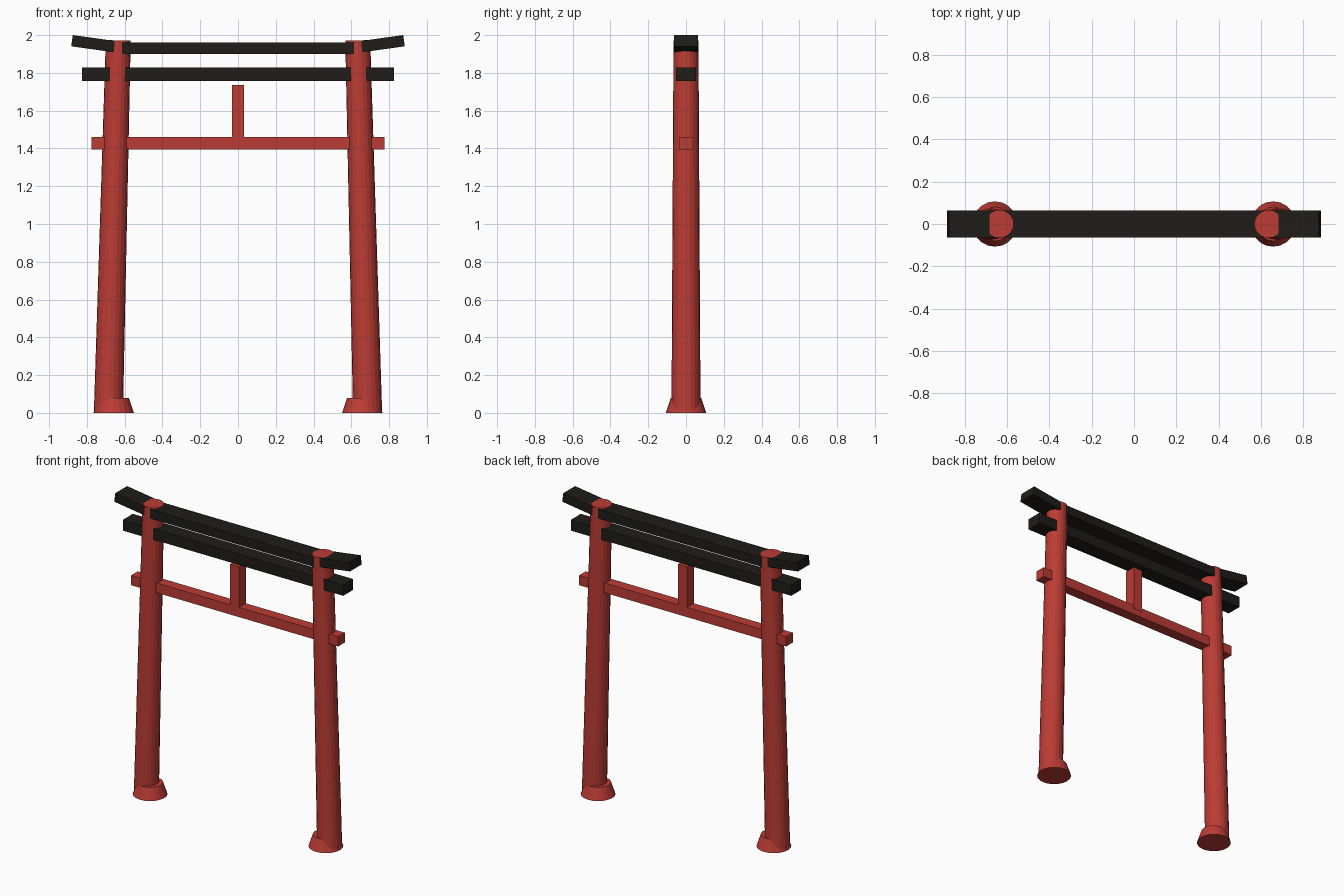
import bpy, math
from mathutils import Vector

if "Cube" in bpy.data.objects:
    bpy.data.objects.remove(bpy.data.objects["Cube"])


def material(name, color):
    m = bpy.data.materials.new(name)
    m.diffuse_color = color
    m.use_nodes = True
    m.node_tree.nodes["Principled BSDF"].inputs["Base Color"].default_value = m.diffuse_color
    return m


RED = material("red_paint", (0.50, 0.045, 0.035, 1))
BLACK = material("black_paint", (0.014, 0.012, 0.010, 1))


def finish(name, mat):
    ob = bpy.context.object
    ob.name = name
    ob.data.materials.append(mat)
    return ob


def box(name, center, size, mat, tilt=0.0):
    bpy.ops.mesh.primitive_cube_add(size=1, location=center)
    ob = finish(name, mat)
    for v in ob.data.vertices:
        v.co = Vector(a * b for a, b in zip(v.co, size))
    ob.rotation_euler.y = tilt
    return ob


def cone(name, bottom, top, r1, r2, mat, sides=20):
    a, b = Vector(bottom), Vector(top)
    d = b - a
    bpy.ops.mesh.primitive_cone_add(vertices=sides, radius1=r1, radius2=r2,
                                    depth=d.length, location=(a + b) / 2)
    ob = finish(name, mat)
    ob.rotation_euler.y = math.atan2(d.x, d.z)
    return ob


for side, s in (("left", -1), ("right", 1)):
    # Leaning tapered pillar and its flared foot
    cone(side + "_pillar", (s * 0.686, 0, 0.002), (s * 0.634, 0, 1.972),
         0.077, 0.066, RED)
    cone(side + "_foot", (s * 0.658, 0, 0), (s * 0.658, 0, 0.08),
         0.107, 0.08, RED)
    # Upturned end of the top beam
    box(side + "_top_beam_end", (s * 0.74, 0, 1.951), (0.28, 0.126, 0.06),
        BLACK, -s * math.radians(8))

# Horizontal beams
box("top_beam", (0, 0, 1.93), (1.28, 0.126, 0.062), BLACK)
box("second_beam", (0, 0, 1.793), (1.65, 0.106, 0.073), BLACK)
box("tie_beam", (0, 0, 1.427), (1.55, 0.072, 0.066), RED)

# Short centre strut
box("centre_strut", (0, 0, 1.585), (0.066, 0.076, 0.30), RED)
